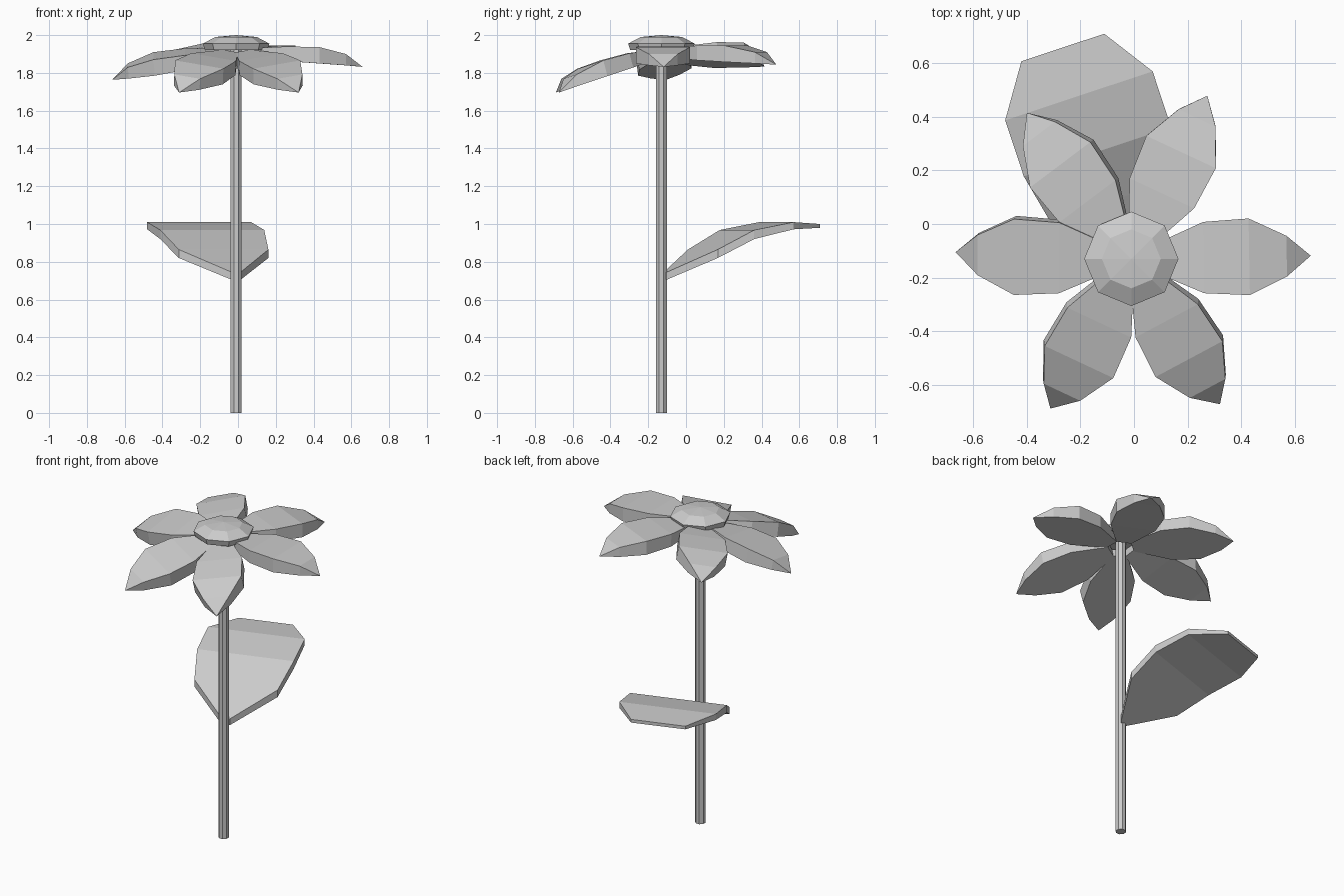
import bpy, bmesh
from math import radians, cos, sin, pi
from mathutils import Matrix

if "Cube" in bpy.data.objects:
    bpy.data.objects.remove(bpy.data.objects["Cube"])

CX, CY = -0.01, -0.13


def finish(name, bm):
    bmesh.ops.remove_doubles(bm, verts=bm.verts, dist=0.0005)
    bmesh.ops.recalc_face_normals(bm, faces=bm.faces)
    me = bpy.data.meshes.new(name)
    bm.to_mesh(me)
    bm.free()
    ob = bpy.data.objects.new(name, me)
    bpy.context.collection.objects.link(ob)
    return ob


def skin(bm, loops):
    """Bridge equal-length vertex loops and cap both ends."""
    n = len(loops[0])
    for a, b in zip(loops, loops[1:]):
        for i in range(n):
            j = (i + 1) % n
            bm.faces.new((a[i], a[j], b[j], b[i]))
    bm.faces.new(loops[0])
    bm.faces.new(loops[-1])


def blade(name, rows):
    """Thick leaf shape along +x; rows are distance, half width, top, bottom."""
    bm = bmesh.new()
    loops = [[bm.verts.new(p) for p in ((u, w, t), (u, -w, t), (u, -w, b), (u, w, b))]
             for u, w, t, b in rows]
    skin(bm, loops)
    bmesh.ops.dissolve_degenerate(bm, edges=bm.edges, dist=0.0005)
    return finish(name, bm)


def lathe(name, profile, sides, start=0.0):
    """Faceted round part; profile is radius, height."""
    bm = bmesh.new()
    loops = [[bm.verts.new((CX + r * cos(start + 2 * pi * i / sides),
                            CY + r * sin(start + 2 * pi * i / sides), z))
              for i in range(sides)] for r, z in profile]
    skin(bm, loops)
    bmesh.ops.dissolve_degenerate(bm, edges=bm.edges, dist=0.0005)
    return finish(name, bm)


# Stem
lathe("stem", [(0.031, 0), (0.031, 1.92)], 8, pi / 8)

# Flower centre: faceted button with a low dome
lathe("flower_centre", [(0.165, 1.92), (0.176, 1.955), (0.11, 1.99), (0.001, 2.0)], 8)

# Petals: heading, downward pitch, roll (heights relative to the head)
HEAD_Z = 1.93
petal_rows = [(0.07, 0.045, 0.0, -0.05), (0.27, 0.133, 0.01, -0.068),
              (0.44, 0.143, 0.006, -0.08), (0.58, 0.076, -0.03, -0.09),
              (0.67, 0.0002, -0.098, -0.0982)]
petals = [("right", 1, 0, 0), ("back_right", 65, -1, 0), ("back_left", 127, 0, -10),
          ("left", 179, 6, -8), ("front_left", 243, 12, -9), ("front_right", 300, 12, 9)]
for side, heading, pitch, roll in petals:
    petal = blade("petal_" + side, petal_rows)
    petal.data.transform(Matrix.Translation((CX, CY, HEAD_Z))
                         @ Matrix.Rotation(radians(heading), 4, 'Z')
                         @ Matrix.Rotation(radians(pitch), 4, 'Y')
                         @ Matrix.Rotation(radians(roll), 4, 'X'))

# Leaf: broad, arching up and back from the stem
leaf = blade("leaf", [(0.0, 0.025, 0.745, 0.705), (0.21, 0.25, 0.865, 0.82),
                      (0.40, 0.29, 0.968, 0.92), (0.62, 0.29, 1.01, 0.972),
                      (0.81, 0.163, 1.0, 0.98)])
leaf.data.transform(Matrix.Translation((-0.01, -0.11, 0))
                    @ Matrix.Rotation(radians(108.4), 4, 'Z'))
